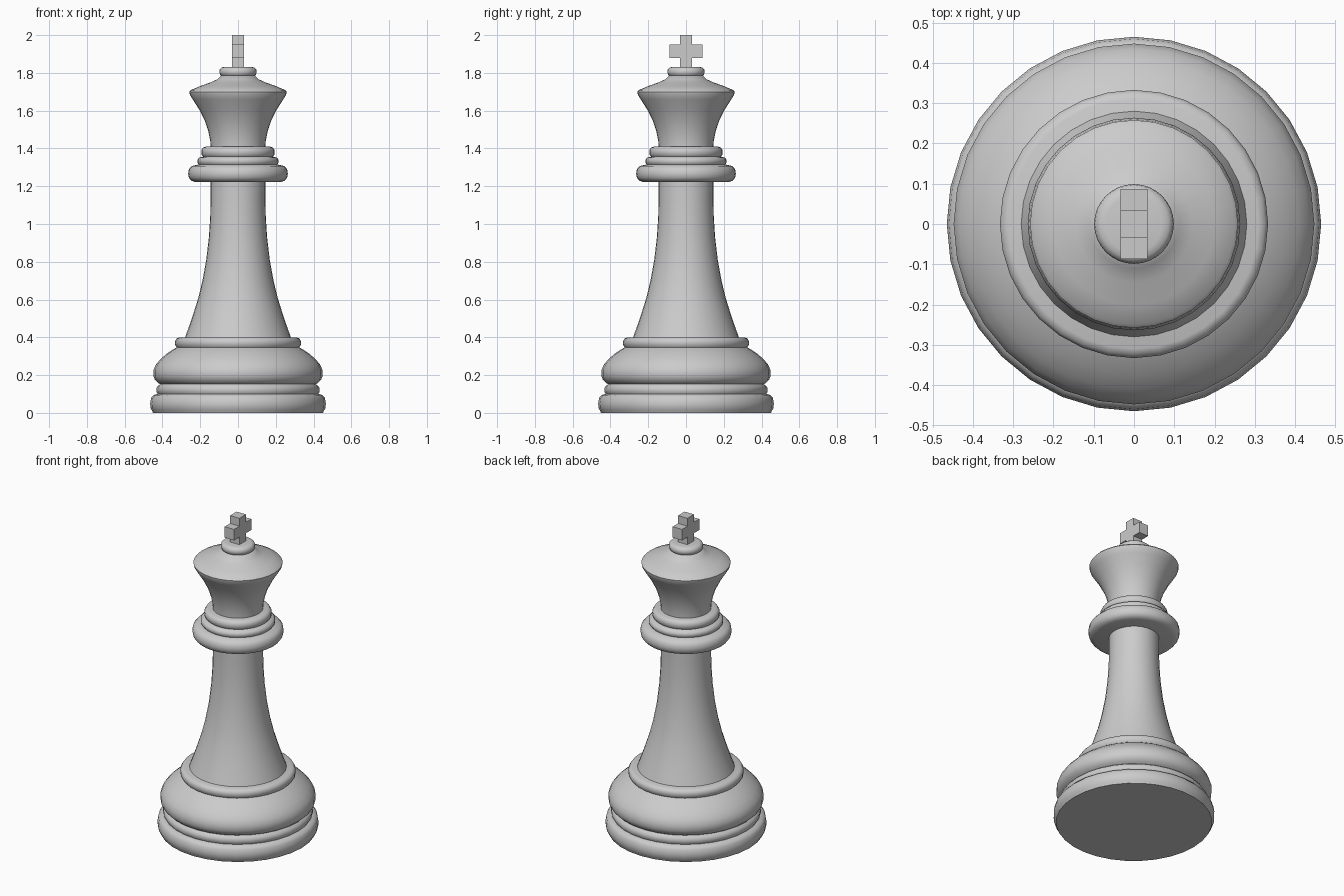
import bpy
import bmesh
from math import radians

SEGMENTS = 32

cube = bpy.data.objects.get("Cube")
if cube:
    bpy.data.objects.remove(cube, do_unlink=True)

grey = bpy.data.materials.new("light grey")
grey.use_nodes = True
grey.diffuse_color = (0.6, 0.6, 0.6, 1)
grey.node_tree.nodes["Principled BSDF"].inputs["Base Color"].default_value = grey.diffuse_color


def finish(name, bm, smooth_angle=None):
    mesh = bpy.data.meshes.new(name)
    bmesh.ops.recalc_face_normals(bm, faces=bm.faces)
    bm.to_mesh(mesh)
    bm.free()
    mesh.materials.append(grey)
    obj = bpy.data.objects.new(name, mesh)
    bpy.context.collection.objects.link(obj)
    if smooth_angle:
        bpy.ops.object.select_all(action="DESELECT")
        obj.select_set(True)
        bpy.context.view_layer.objects.active = obj
        bpy.ops.object.shade_smooth_by_angle(angle=radians(smooth_angle))
    return obj


def turned(name, profile):
    """Spin a (radius, height) profile around the z axis."""
    bm = bmesh.new()
    verts = [bm.verts.new((0, r, z)) for r, z in profile]
    edges = [bm.edges.new(pair) for pair in zip(verts, verts[1:])]
    bmesh.ops.spin(bm, geom=verts + edges, cent=(0, 0, 0), axis=(0, 0, 1),
                   angle=radians(360), steps=SEGMENTS)
    bmesh.ops.remove_doubles(bm, verts=bm.verts, dist=0.0005)
    return finish(name, bm, 50)


# Stepped foot with a bulging upper ring
turned("base", [
    (0, 0), (.45, 0), (.455, .012), (.463, .025), (.465, .05), (.46, .08),
    (.447, .095), (.425, .1), (.432, .112), (.432, .13), (.425, .142),
    (.412, .152), (.425, .16), (.44, .175), (.448, .195), (.448, .225),
    (.435, .255), (.41, .285), (.375, .315), (.34, .338), (.324, .347),
    (.333, .36), (.333, .38), (.325, .394), (.31, .4), (0, .4)])

# Tapering shaft
turned("stem", [
    (.282, .395), (.262, .45), (.238, .52), (.21, .61), (.188, .7),
    (.168, .81), (.154, .93), (.147, 1.04), (.145, 1.13), (.145, 1.23)])

# Three stacked rings under the head
turned("collar", [
    (0, 1.222), (.225, 1.222), (.248, 1.23), (.26, 1.245), (.264, 1.265),
    (.26, 1.29), (.245, 1.307), (.208, 1.315), (.215, 1.325), (.215, 1.34),
    (.205, 1.352), (.185, 1.357), (.194, 1.368), (.194, 1.39),
    (.185, 1.405), (.17, 1.41), (0, 1.41)])

# Flared head with a shallow conical top
turned("head", [
    (.145, 1.405), (.147, 1.44), (.157, 1.49), (.175, 1.545),
    (.205, 1.605), (.24, 1.66), (.255, 1.685), (.258, 1.7), (.25, 1.709),
    (.2, 1.73), (.145, 1.75), (.11, 1.766), (.09, 1.785), (0, 1.785)])

# Small rounded button
turned("finial", [
    (0, 1.782), (.085, 1.782), (.095, 1.79), (.099, 1.805), (.096, 1.82),
    (.085, 1.829), (.07, 1.832), (0, 1.832)])

# Cross: a post with an arm extruded from each side
bm = bmesh.new()
W = .033
levels = (1.825, 1.88, 1.95, 2.0)
rings = [[bm.verts.new((x, y, z)) for x, y in
          ((-W, -W), (W, -W), (W, W), (-W, W))] for z in levels]
for low, high in zip(rings, rings[1:]):
    for i in range(4):
        j = (i + 1) % 4
        bm.faces.new((low[i], low[j], high[j], high[i]))
bm.faces.new(rings[0])
bm.faces.new(rings[-1])
bmesh.ops.recalc_face_normals(bm, faces=bm.faces)
arm_faces = [f for f in bm.faces if abs(f.normal.y) > .9
             and levels[1] < f.calc_center_median().z < levels[2]]
for face in bmesh.ops.extrude_discrete_faces(bm, faces=arm_faces)["faces"]:
    step = .054 if face.calc_center_median().y > 0 else -.054
    bmesh.ops.translate(bm, verts=face.verts, vec=(0, step, 0))
finish("cross", bm)
